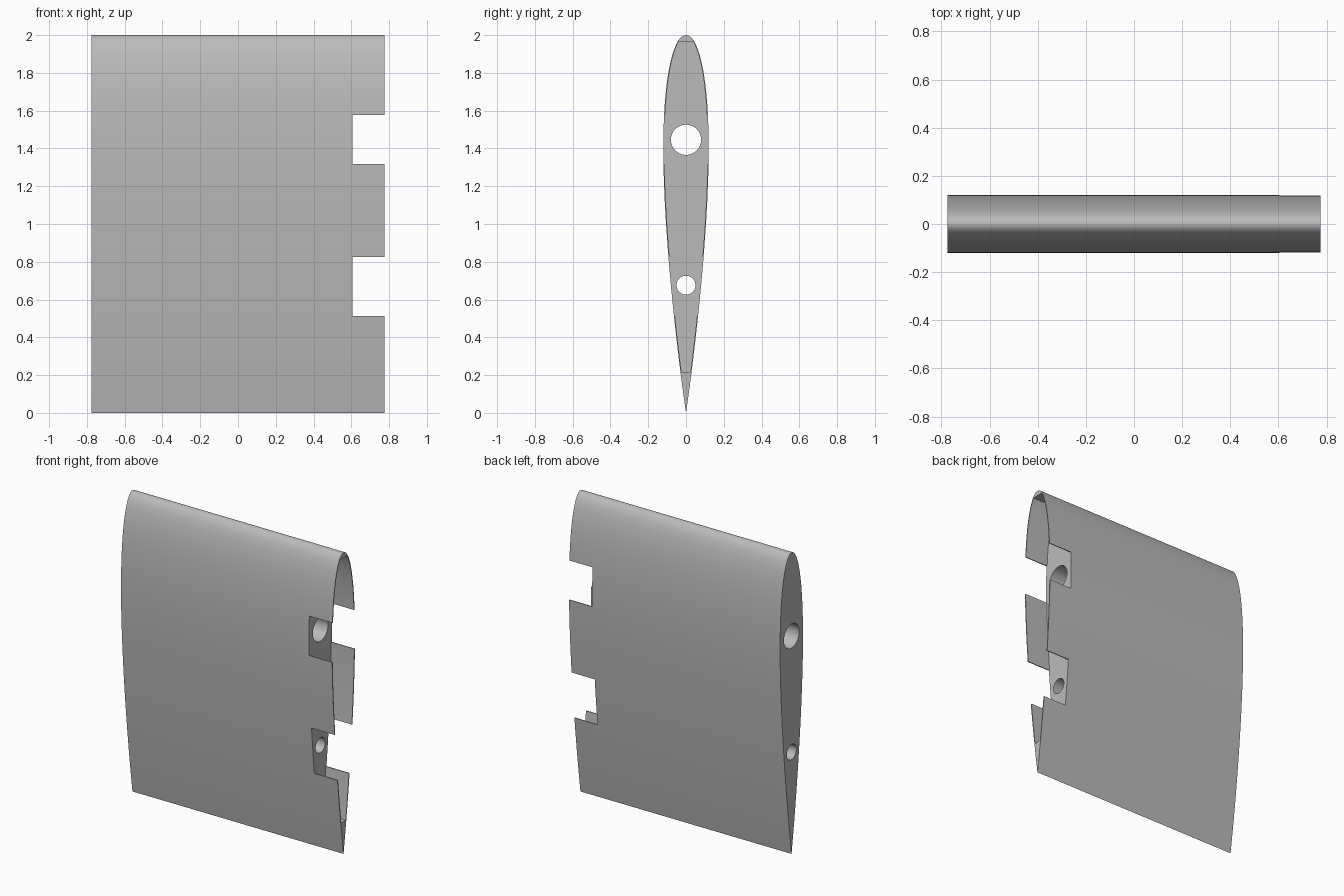
import bpy, bmesh, math
from mathutils import Matrix

default = bpy.data.objects.get("Cube")
if default:
    bpy.data.objects.remove(default, do_unlink=True)

CHORD, THICK = 2.0, 0.12
LEFT, RIGHT, FLOOR = -0.775, 0.775, 0.605   # span ends and pocket floor
WALL = 0.006

grey = bpy.data.materials.new("plain grey")
grey.use_nodes = True
colour = (0.5, 0.5, 0.5, 1)
grey.diffuse_color = colour
grey.node_tree.nodes["Principled BSDF"].inputs["Base Color"].default_value = colour


def half_width(z):
    """Half thickness of the symmetric aerofoil, nose at the top."""
    c = min(max(1 - z / CHORD, 0), 1)
    return 5 * THICK * CHORD * (0.2969 * math.sqrt(c) - 0.126 * c - 0.3516 * c**2
                                + 0.2843 * c**3 - 0.1036 * c**4)


def make_object(name, bm):
    bmesh.ops.recalc_face_normals(bm, faces=bm.faces)
    mesh = bpy.data.meshes.new(name)
    bm.to_mesh(mesh)
    bm.free()
    mesh.materials.append(grey)
    obj = bpy.data.objects.new(name, mesh)
    bpy.context.collection.objects.link(obj)
    return obj


def foil_prism(name, x0, x1, low, high, inset=0, steps=64):
    """Extrude the aerofoil between two heights along x."""
    heights = [low + (high - low) * (1 - math.cos(math.pi * i / steps)) / 2
               for i in range(steps + 1)]
    side = [(max(half_width(z) - inset, 0), z) for z in heights]
    outline = side + [(-y, z) for y, z in reversed(side) if y > 1e-5]
    bm = bmesh.new()
    face = bm.faces.new([bm.verts.new((x0, y, z)) for y, z in outline])
    moved = bmesh.ops.extrude_face_region(bm, geom=[face])["geom"]
    bmesh.ops.translate(bm, vec=(x1 - x0, 0, 0),
                        verts=[v for v in moved if isinstance(v, bmesh.types.BMVert)])
    return make_object(name, bm)


def box(name, x0, x1, z0, z1):
    bm = bmesh.new()
    place = (Matrix.Translation(((x0 + x1) / 2, 0, (z0 + z1) / 2))
             @ Matrix.Diagonal((x1 - x0, 1, z1 - z0, 1)))
    bmesh.ops.create_cube(bm, size=1, matrix=place)
    return make_object(name, bm)


def rod(name, z, radius):
    bm = bmesh.new()
    place = Matrix.Translation((0, 0, z)) @ Matrix.Rotation(math.pi / 2, 4, "Y")
    bmesh.ops.create_cone(bm, cap_ends=True, segments=64, radius1=radius,
                          radius2=radius, depth=3, matrix=place)
    return make_object(name, bm)


# Solid aerofoil section
wing = foil_prism("wing_section", LEFT, RIGHT, 0, CHORD)

# Thin-walled end pocket, wall notches and spar holes
cutters = [
    foil_prism("pocket_cutter", FLOOR, RIGHT + 0.1, 0.215, 1.965, WALL),
    box("upper_notch_cutter", FLOOR, RIGHT + 0.1, 1.317, 1.577),
    box("lower_notch_cutter", FLOOR, RIGHT + 0.1, 0.513, 0.825),
    rod("main_spar_cutter", 1.446, 0.08),
    rod("rear_spar_cutter", 0.676, 0.05),
]
bpy.context.view_layer.objects.active = wing
for cutter in cutters:
    cutter.hide_render = True
    cut = wing.modifiers.new(cutter.name, "BOOLEAN")
    cut.operation = "DIFFERENCE"
    cut.solver = "EXACT"
    cut.object = cutter
    bpy.ops.object.modifier_apply(modifier=cut.name)
    bpy.data.objects.remove(cutter, do_unlink=True)

# Smooth skin with crisp cut edges
bpy.ops.object.select_all(action="DESELECT")
wing.select_set(True)
bpy.ops.object.shade_smooth_by_angle(angle=math.radians(30))
